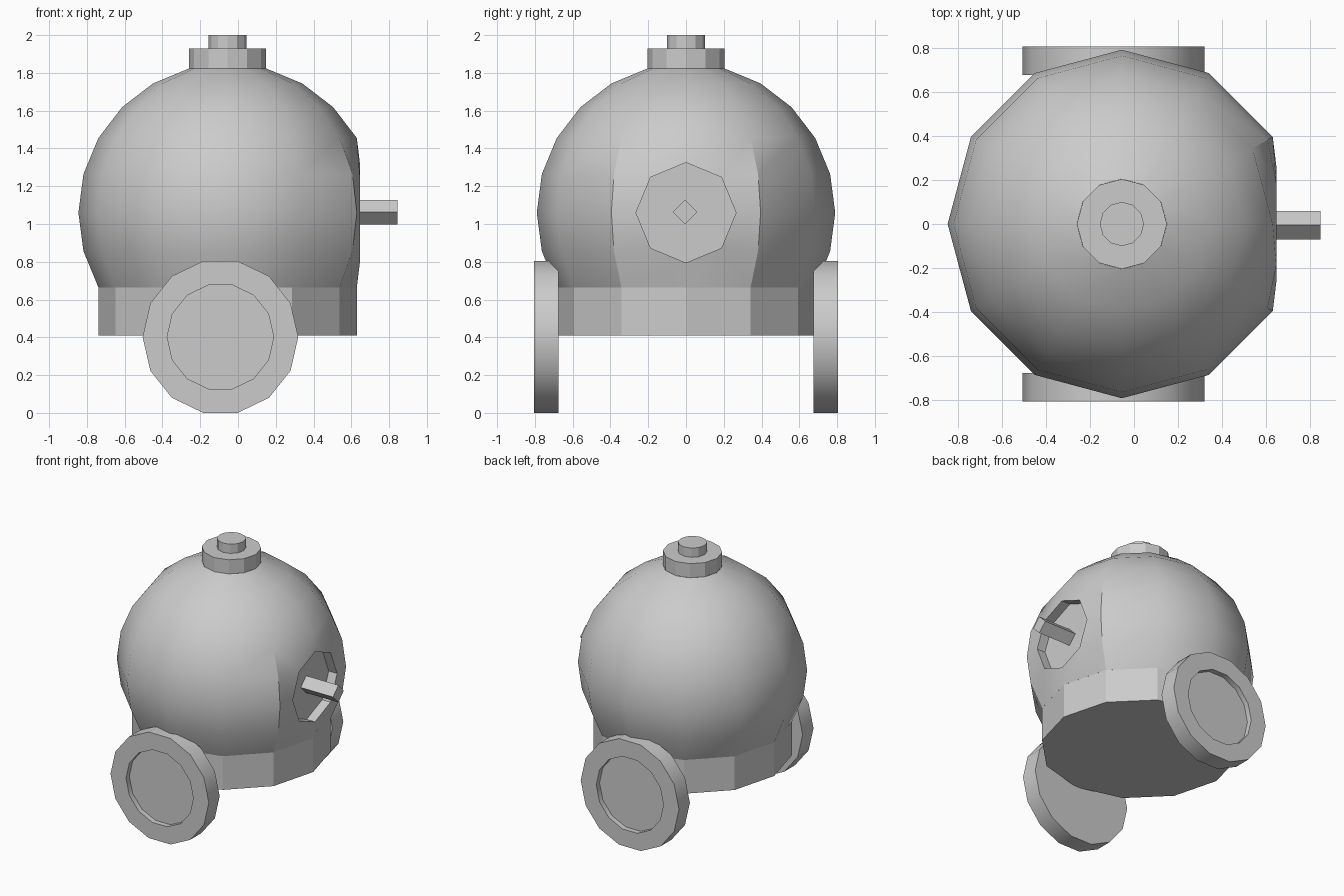
import bpy, bmesh
from math import sin, cos, pi, radians
from mathutils import Matrix, Vector

if "Cube" in bpy.data.objects:
    bpy.data.objects.remove(bpy.data.objects["Cube"])

CX, CZ, R = -0.055, 1.06, 0.79      # dome centre and radius


def lathe(bm, profile, sides, cap_start=False, cap_end=False):
    """Revolve (radius, z) points around z; returns the vertex rings."""
    rings = [[bm.verts.new((r * cos(2 * pi * i / sides), r * sin(2 * pi * i / sides), z))
              for i in range(sides)] for r, z in profile]
    for a, b in zip(rings, rings[1:]):
        for i in range(sides):
            j = (i + 1) % sides
            bm.faces.new((a[i], a[j], b[j], b[i]))
    if cap_start:
        bm.faces.new(rings[0][::-1])
    if cap_end:
        bm.faces.new(rings[-1])
    return rings


def finish(bm, name, matrix, smooth_angle=None):
    mesh = bpy.data.meshes.new(name)
    bm.to_mesh(mesh)
    bm.free()
    if smooth_angle:
        mesh.shade_smooth()
        mesh.set_sharp_from_angle(angle=radians(smooth_angle))
    ob = bpy.data.objects.new(name, mesh)
    ob.matrix_world = matrix
    bpy.context.collection.objects.link(ob)
    return ob


def part(name, profile, sides, matrix, cap_start=True, cap_end=True, smooth_angle=None):
    bm = bmesh.new()
    lathe(bm, profile, sides, cap_start, cap_end)
    return finish(bm, name, matrix, smooth_angle)


# Dome: part of a sphere, with an octagonal recess let into the +x side
bm = bmesh.new()
profile = [(R * cos(radians(e)), R * sin(radians(e))) for e in range(-30, 76, 15)]
rings = lathe(bm, profile, 12)
steps = [(1, 0), (1, 1), (1, 2), (0, 2), (-1, 2), (-1, 1),
         (-1, 0), (-1, -1), (-1, -2), (0, -2), (1, -2), (1, -1)]
border = [rings[el + 2][az] for az, el in steps]
bmesh.ops.delete(bm, geom=[rings[k][0] for k in (1, 2, 3)], context='VERTS')
rim, floor = [[bm.verts.new((x - CX, 0.265 * cos(k * pi / 4), 0.265 * sin(k * pi / 4)))
               for k in range(8)] for x in (0.645, 0.575)]
match = [0, 1, 1, 2, 3, 3, 4, 5, 5, 6, 7, 7]
for i in range(12):
    j = (i + 1) % 12
    a, b = rim[match[i]], rim[match[j]]
    bm.faces.new((border[i], border[j], a) if a is b else (border[i], border[j], b, a))
for i in range(8):
    j = (i + 1) % 8
    bm.faces.new((rim[i], rim[j], floor[j], floor[i]))
bm.faces.new(floor)
finish(bm, "dome", Matrix.Translation((CX, 0, CZ)), 31)

# Base drum and stepped top cap
axis = Matrix.Translation((CX, 0, 0))
part("base_drum", [(0.684, 0.41), (0.684, 0.665)], 12, axis, cap_end=False)
part("top_cap", [(0.204, 1.823), (0.204, 1.93), (0.10, 1.93), (0.10, 2.0)], 12, axis,
     cap_start=False)

# Square bar standing out of the recess
part("side_bar", [(0.065, 0.575), (0.065, 0.845)], 4,
     Matrix.Translation((0, -0.005, 1.063)) @ Matrix.Rotation(pi / 2, 4, 'Y'))

# Wheels with a recessed hub, front and back
for name, s in (("front_wheel", 1), ("back_wheel", -1)):
    part(name, [(0.412, 0), (0.412, 0.13), (0.282, 0.13), (0.282, 0.09)], 14,
         Matrix.Translation((-0.093, -0.675 * s, 0.402)) @ Matrix.Rotation(s * pi / 2, 4, 'X'),
         smooth_angle=30)
